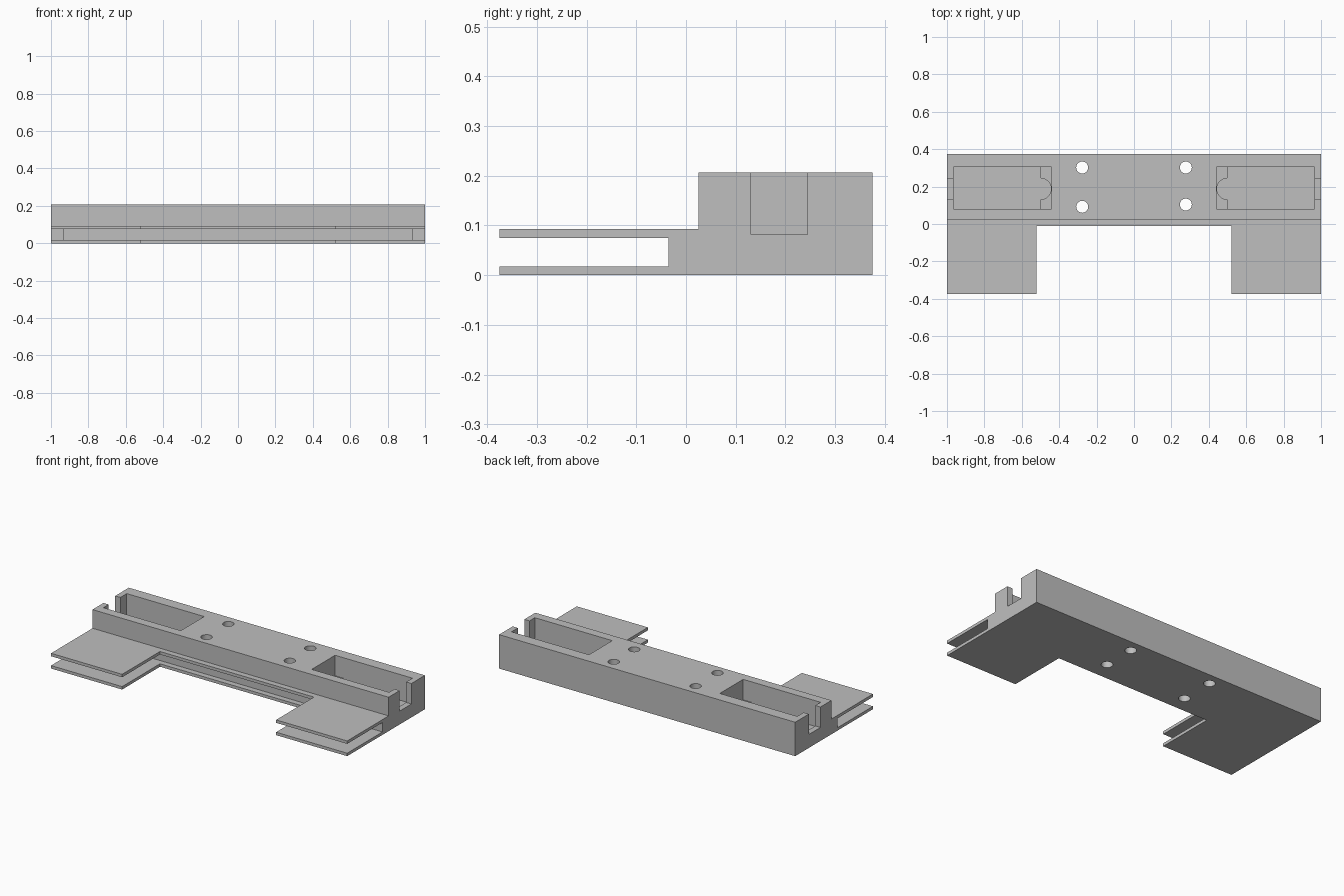
import bpy
import bmesh
import math

default = bpy.data.objects.get("Cube")
if default:
    bpy.data.objects.remove(default, do_unlink=True)

grey = bpy.data.materials.new("light grey plastic")
grey.use_nodes = True
colour = (0.52, 0.52, 0.52, 1)
grey.diffuse_color = colour
grey.node_tree.nodes["Principled BSDF"].inputs["Base Color"].default_value = colour


def make_object(name, bm):
    bmesh.ops.recalc_face_normals(bm, faces=bm.faces)
    mesh = bpy.data.meshes.new(name)
    bm.to_mesh(mesh)
    bm.free()
    obj = bpy.data.objects.new(name, mesh)
    bpy.context.collection.objects.link(obj)
    mesh.materials.append(grey)
    return obj


def prism(name, points, direction):
    """Extrude a closed outline along a direction."""
    bm = bmesh.new()
    face = bm.faces.new([bm.verts.new(p) for p in points])
    result = bmesh.ops.extrude_face_region(bm, geom=[face], use_keep_orig=True)
    moved = [v for v in result["geom"] if isinstance(v, bmesh.types.BMVert)]
    bmesh.ops.translate(bm, verts=moved, vec=direction)
    return make_object(name, bm)


def box(name, x0, x1, y0, y1, z0, z1):
    x0, x1 = sorted((x0, x1))
    outline = [(x0, y0, z0), (x1, y0, z0), (x1, y1, z0), (x0, y1, z0)]
    return prism(name, outline, (0, 0, z1 - z0))


def cylinder(name, x, y, z0, z1, radius, sides=32):
    outline = [(x + radius * math.cos(2 * math.pi * i / sides),
                y + radius * math.sin(2 * math.pi * i / sides), z0)
               for i in range(sides)]
    return prism(name, outline, (0, 0, z1 - z0))


def cut(target, cutter):
    cutter.hide_render = True
    mod = target.modifiers.new("cut", 'BOOLEAN')
    mod.operation = 'DIFFERENCE'
    mod.solver = 'EXACT'
    mod.object = cutter
    bpy.context.view_layer.objects.active = target
    bpy.ops.object.modifier_apply(modifier=mod.name)
    bpy.data.objects.remove(cutter, do_unlink=True)


# Bracket side profile: tall rear block with two thin plates reaching forward
FRONT, BACK, STEP, SLOT = -0.375, 0.375, 0.025, -0.035
LOW, GAP_TOP, SHELF, TOP = 0.018, 0.075, 0.093, 0.207
profile = [(FRONT, 0), (BACK, 0), (BACK, TOP), (STEP, TOP), (STEP, SHELF),
           (FRONT, SHELF), (FRONT, GAP_TOP), (SLOT, GAP_TOP), (SLOT, LOW), (FRONT, LOW)]
bracket = prism("bracket", [(-1, y, z) for y, z in profile], (2, 0, 0))

# Slot runs deeper between the end posts, and the plates are notched mid-span
cut(bracket, box("slot_cutter", -0.93, 0.93, -0.2, STEP, LOW, GAP_TOP))
cut(bracket, box("notch_cutter", -0.52, 0.52, -1, -0.01, -1, 1))

# Stepped pocket at each end, with a round relief and an open end channel
LEDGE, FLOOR, MID = 0.082, 0.05, 0.188
for side in (-1, 1):
    cut(bracket, box("pocket_cutter", side * 0.442, side * 0.965, 0.08, 0.305, LEDGE, 1))
    cut(bracket, box("floor_cutter", side * 0.5, side * 0.965, 0.08, 0.305, FLOOR, 1))
    cut(bracket, cylinder("relief_cutter", side * 0.5, MID, FLOOR, 0.15, 0.057))
    cut(bracket, box("channel_cutter", side * 0.9, side * 1.1, 0.131, 0.244, LEDGE, 1))

# Four through holes
for x, y in ((-0.277, 0.302), (0.277, 0.302), (-0.277, 0.092), (0.277, 0.104)):
    cut(bracket, cylinder("hole_cutter", x, y, -1, 1, 0.032))

bpy.ops.object.select_all(action='DESELECT')
bracket.select_set(True)
bpy.context.view_layer.objects.active = bracket
bpy.ops.object.shade_smooth_by_angle(angle=math.radians(30))
